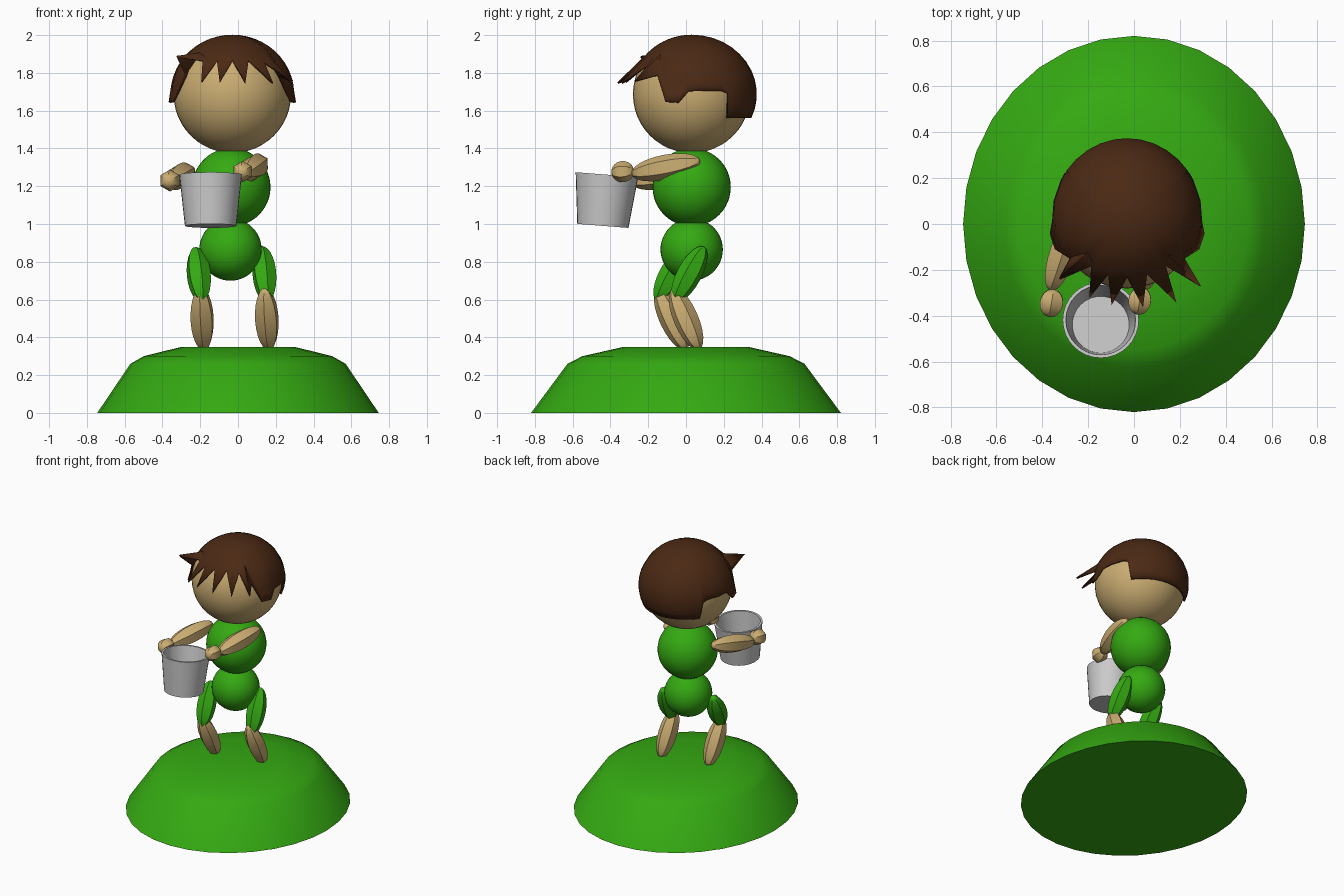
import bpy, bmesh
from math import sin, cos, pi, radians, acos
from mathutils import Vector, Matrix

if "Cube" in bpy.data.objects:
    bpy.data.objects.remove(bpy.data.objects["Cube"])


def material(name, rgb):
    m = bpy.data.materials.new(name)
    m.diffuse_color = (*rgb, 1)
    m.use_nodes = True
    m.node_tree.nodes["Principled BSDF"].inputs["Base Color"].default_value = m.diffuse_color
    return m


GREEN = material("green", (0.035, 0.40, 0.006))
SKIN = material("skin", (0.60, 0.42, 0.17))
BROWN = material("brown", (0.07, 0.022, 0.007))


def finish(name, bm, mat=None, angle=35):
    bmesh.ops.recalc_face_normals(bm, faces=bm.faces)
    me = bpy.data.meshes.new(name)
    bm.to_mesh(me)
    bm.free()
    ob = bpy.data.objects.new(name, me)
    bpy.context.collection.objects.link(ob)
    if mat:
        me.materials.append(mat)
    bpy.ops.object.select_all(action='DESELECT')
    ob.select_set(True)
    bpy.context.view_layer.objects.active = ob
    bpy.ops.object.shade_smooth_by_angle(angle=radians(angle))
    return ob


def ball(name, centre, r, mat):
    bm = bmesh.new()
    bmesh.ops.create_uvsphere(bm, u_segments=40, v_segments=24, radius=r)
    bmesh.ops.translate(bm, verts=bm.verts, vec=centre)
    return finish(name, bm, mat)


def limb(name, a, b, r, mat):
    """Six-sided spindle between two points."""
    a, b = Vector(a), Vector(b)
    bm = bmesh.new()
    bmesh.ops.create_uvsphere(bm, u_segments=6, v_segments=12, radius=1)
    d = b - a
    rot = d.to_track_quat('Z', 'Y').to_matrix().to_4x4()
    size = Matrix.Diagonal((r, r, d.length / 2, 1))
    bm.transform(Matrix.Translation((a + b) / 2) @ rot @ size)
    return finish(name, bm, mat)


def lathe(name, profile, n, mat=None, sx=1, sy=1, matrix=Matrix()):
    """Rings of (radius, z), closed at both ends."""
    bm = bmesh.new()
    rings = [[bm.verts.new((r * sx * cos(2 * pi * i / n), r * sy * sin(2 * pi * i / n), z))
              for i in range(n)] for r, z in profile]
    for p, q in zip(rings, rings[1:]):
        for i in range(n):
            j = (i + 1) % n
            bm.faces.new((p[i], p[j], q[j], q[i]))
    bm.faces.new(rings[0])
    bm.faces.new(rings[-1])
    bm.transform(matrix)
    return finish(name, bm, mat)


# Grass mound
lathe("grass_mound", [(1, 0), (0.765, 0.26), (0.67, 0.30), (0.40, 0.35)],
      32, GREEN, 0.745, 0.82)

# Body
ball("hips", (-0.04, 0.03, 0.865), 0.165, GREEN)
ball("torso", (-0.035, 0.03, 1.195), 0.207, GREEN)
ball("head", (-0.03, 0.03, 1.687), 0.311, SKIN)

# Legs
limb("left_thigh", (-0.225, 0.0, 0.875), (-0.19, -0.155, 0.59), 0.066, GREEN)
limb("right_thigh", (0.125, 0.095, 0.88), (0.155, -0.06, 0.59), 0.066, GREEN)
limb("left_shin", (-0.20, -0.15, 0.66), (-0.18, -0.0, 0.335), 0.066, SKIN)
limb("right_shin", (0.14, -0.07, 0.66), (0.165, 0.07, 0.335), 0.066, SKIN)

# Arms and hands
limb("left_arm", (-0.25, 0.05, 1.285), (-0.365, -0.29, 1.22), 0.067, SKIN)
limb("right_arm", (0.13, 0.075, 1.335), (0.04, -0.29, 1.265), 0.067, SKIN)
limb("left_hand", (-0.35, -0.285, 1.235), (-0.37, -0.405, 1.225), 0.058, SKIN)
limb("right_hand", (0.035, -0.275, 1.28), (0.015, -0.395, 1.275), 0.056, SKIN)

# Bucket, open and slightly tipped
lathe("bucket", [(0.136, 0), (0.166, 0.272), (0.152, 0.272), (0.124, 0.015)], 32,
      matrix=Matrix.Translation((-0.145, -0.44, 0.99)) @ Matrix.Rotation(radians(-4.5), 4, 'X'))

# Hairline columns: (degrees from front, lower z, tip radius or 0)
side = [(54, 1.79, 0), (66, 1.65, 0.345), (78, 1.645, 0.345), (87, 1.705, 0), (102, 1.705, 0),
        (118, 1.705, 0), (124, 1.69, 0), (127, 1.56, 0)]
side += [(a, 1.56, 0) for a in (137, 148, 159, 170)]
fringe = [(-48, 1.89, 0.40), (-36, 1.87, 0), (-25, 1.755, 0.39), (-18, 1.87, 0),
          (-10, 1.755, 0.39), (0, 1.87, 0), (10, 1.75, 0.40), (19, 1.87, 0),
          (30, 1.75, 0.43), (38, 1.86, 0), (47, 1.76, 0.44)]
columns = [(-a, z, r) for a, z, r in reversed(side)] + fringe + side + [(180, 1.56, 0)]

# Hair cap with flicked fringe
bm = bmesh.new()
C, ROWS = Vector((-0.03, 0.03, 1.687)), 12
top = bm.verts.new(C + Vector((0, 0, 0.315)))
cols = []
for deg, low, tip in columns:
    a = radians(deg)
    end = max(low, 1.88 if abs(deg) < 50 else low)
    if not tip:
        end = low
    phi = acos(max(-1, (end - C.z) / 0.315))
    col = []
    for k in range(1, ROWS + 1):
        p = phi * k / ROWS
        ry = 0.325 if abs(deg) < 90 else 0.345
        v = Vector((0.328 * sin(p) * sin(a), -ry * sin(p) * cos(a), 0.315 * cos(p)))
        if tip and k == ROWS:
            v = Vector((tip * sin(a), -tip * cos(a), low - C.z))
        col.append(bm.verts.new(C + v))
    cols.append(col)
for i, p in enumerate(cols):
    q = cols[(i + 1) % len(cols)]
    bm.faces.new((top, p[0], q[0]))
    for k in range(ROWS - 1):
        bm.faces.new((p[k], p[k + 1], q[k + 1], q[k]))
hair = finish("hair", bm, BROWN)
shell = hair.modifiers.new("thickness", 'SOLIDIFY')
shell.thickness = 0.012
shell.offset = -1
